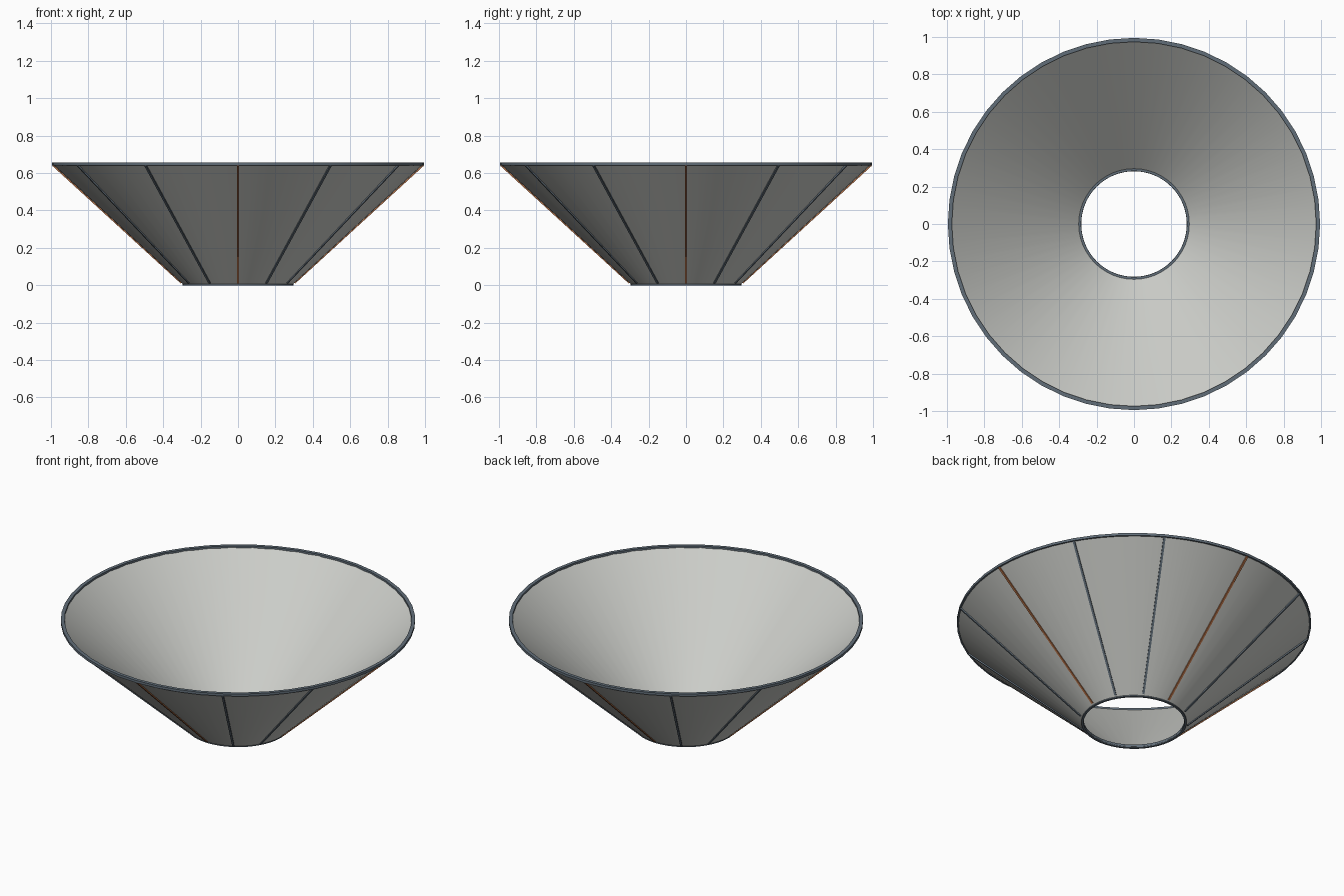
import bpy, bmesh
from math import pi, cos, sin, radians
from mathutils import Vector, Matrix

if "Cube" in bpy.data.objects:
    bpy.data.objects.remove(bpy.data.objects["Cube"], do_unlink=True)


def material(name, rgb):
    m = bpy.data.materials.new(name)
    m.use_nodes = True
    m.diffuse_color = (*rgb, 1)
    m.node_tree.nodes["Principled BSDF"].inputs["Base Color"].default_value = (*rgb, 1)
    return m


PALE = material("pale grey", (0.60, 0.61, 0.58))
SLATE = material("dark slate", (0.12, 0.155, 0.19))
COPPER = material("copper", (0.45, 0.16, 0.06))


def finish(name, bm, mat):
    bmesh.ops.recalc_face_normals(bm, faces=bm.faces)
    mesh = bpy.data.meshes.new(name)
    bm.to_mesh(mesh)
    bm.free()
    mesh.materials.append(mat)
    obj = bpy.data.objects.new(name, mesh)
    bpy.context.collection.objects.link(obj)
    return obj


def lathe(name, profile, sides, mat):
    """Revolve a closed (radius, height) profile around z."""
    bm = bmesh.new()
    rings = [[bm.verts.new((r * cos(2 * pi * i / sides), r * sin(2 * pi * i / sides), z))
              for r, z in profile] for i in range(sides)]
    n = len(profile)
    for i in range(sides):
        a, b = rings[i], rings[(i + 1) % sides]
        for j in range(n):
            k = (j + 1) % n
            bm.faces.new((a[j], b[j], b[k], a[k]))
    obj = finish(name, bm, mat)
    bpy.ops.object.select_all(action="DESELECT")
    obj.select_set(True)
    bpy.context.view_layer.objects.active = obj
    bpy.ops.object.shade_smooth_by_angle(angle=radians(30))
    return obj


# Thin open cone
FOOT, LIP = (0.293, 0.004), (0.990, 0.645)
lathe("cone_shell", [FOOT, LIP, (0.975, 0.645), (0.282, 0.006)], 64, PALE)

# Flat bands around the two openings
def band(name, inner, outer, low, high):
    lathe(name, [(inner, low), (outer, low), (outer, high), (inner, high)], 48, SLATE)

band("top_rim", 0.974, 0.995, 0.640, 0.655)
band("base_ring", 0.283, 0.296, 0.0, 0.020)

# Slim ribs along the outside, every third one copper
start, end = Vector((0.302, 0, 0.014)), Vector((0.988, 0, 0.642))
along = (end - start).normalized()
across = Vector((0, 1, 0))
out = across.cross(along)
frame = Matrix((along, across, out)).transposed().to_4x4()
frame.translation = (start + end) / 2
for i in range(12):
    bm = bmesh.new()
    bmesh.ops.create_cube(bm, size=1)
    bmesh.ops.scale(bm, vec=((end - start).length, 0.012, 0.012), verts=bm.verts)
    bmesh.ops.transform(bm, matrix=Matrix.Rotation(i * pi / 6, 4, "Z") @ frame, verts=bm.verts)
    finish(f"rib_{i + 1}", bm, SLATE if i % 3 else COPPER)
